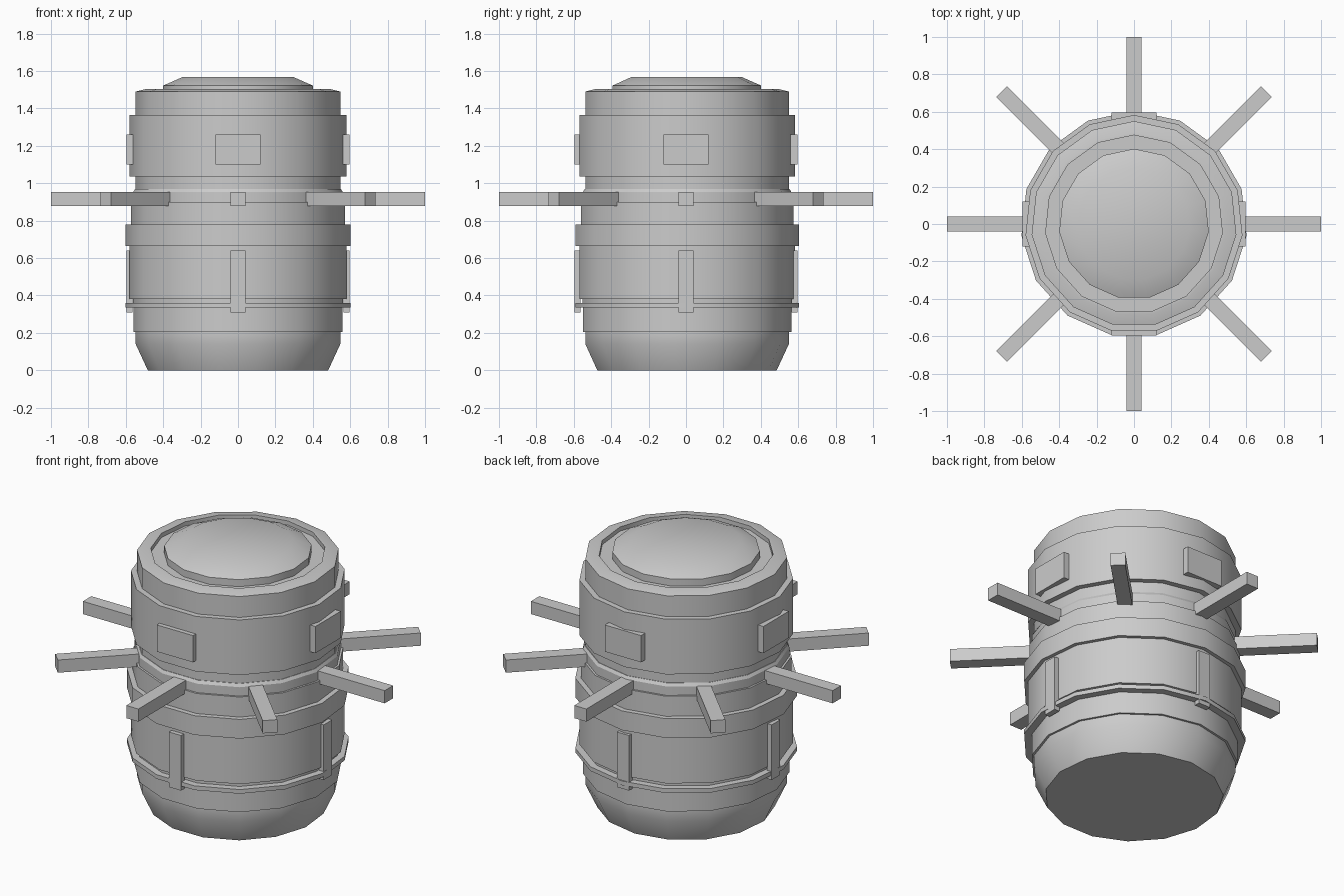
import bpy, bmesh
from math import radians, cos, sin, pi
from mathutils import Matrix

if "Cube" in bpy.data.objects:
    bpy.data.objects.remove(bpy.data.objects["Cube"])

SIDES = 15  # low-poly lathe, one corner towards +y


def lathe(name, profile, angle):
    """Closed solid from (radius, z) rings, listed bottom to top."""
    bm = bmesh.new()
    rings = []
    for r, z in profile:
        rings.append([bm.verts.new((r * cos(pi / 2 + 2 * pi * i / SIDES),
                                    r * sin(pi / 2 + 2 * pi * i / SIDES), z))
                      for i in range(SIDES)])
    for a, b in zip(rings, rings[1:]):
        for i in range(SIDES):
            j = (i + 1) % SIDES
            bm.faces.new((a[i], a[j], b[j], b[i]))
    bm.faces.new(rings[0][::-1])
    bm.faces.new(rings[-1])
    bmesh.ops.recalc_face_normals(bm, faces=bm.faces)
    obj = link(name, bm)
    bpy.ops.object.select_all(action='DESELECT')
    obj.select_set(True)
    bpy.context.view_layer.objects.active = obj
    bpy.ops.object.shade_smooth_by_angle(angle=radians(angle))
    return obj


def link(name, bm):
    mesh = bpy.data.meshes.new(name)
    bm.to_mesh(mesh)
    bm.free()
    obj = bpy.data.objects.new(name, mesh)
    bpy.context.collection.objects.link(obj)
    return obj


def radial_boxes(name, count, r0, r1, width, z0, z1):
    """Boxes spread evenly around the z axis, from radius r0 to r1."""
    for k in range(count):
        bm = bmesh.new()
        bmesh.ops.create_cube(bm, size=1)
        bmesh.ops.scale(bm, vec=(r1 - r0, width, z1 - z0), verts=bm.verts)
        bmesh.ops.translate(bm, vec=((r0 + r1) / 2, 0, (z0 + z1) / 2), verts=bm.verts)
        bmesh.ops.transform(bm, matrix=Matrix.Rotation(2 * pi * k / count, 4, 'Z'), verts=bm.verts)
        link(f"{name}_{k + 1}", bm)


# Stepped drum body, with a shallow groove around the lid
lathe("body", [
    (0.485, 0), (0.55, 0.14), (0.55, 0.205), (0.563, 0.205), (0.563, 0.335),
    (0.605, 0.335), (0.605, 0.36), (0.565, 0.36), (0.565, 0.382), (0.583, 0.382),
    (0.583, 0.665), (0.605, 0.665), (0.605, 0.78), (0.575, 0.78), (0.575, 0.90),
    (0.563, 0.90), (0.563, 0.953), (0.553, 0.97), (0.55, 0.97), (0.55, 1.035),
    (0.583, 1.035), (0.583, 1.365), (0.55, 1.365), (0.55, 1.49), (0.49, 1.505),
    (0.475, 1.505), (0.475, 1.48), (0.38, 1.48)], 24.5)

# Domed lid
lathe("lid_dome", [(0.402, 1.47), (0.402, 1.522), (0.30, 1.567)], 30)

# Eight radiating arms
radial_boxes("arm", 8, 0.50, 1.0, 0.08, 0.877, 0.953)

# Four upper panels and four lower straps
radial_boxes("upper_panel", 4, 0.56, 0.597, 0.24, 1.10, 1.26)
radial_boxes("lower_strap", 4, 0.563, 0.596, 0.08, 0.31, 0.64)
